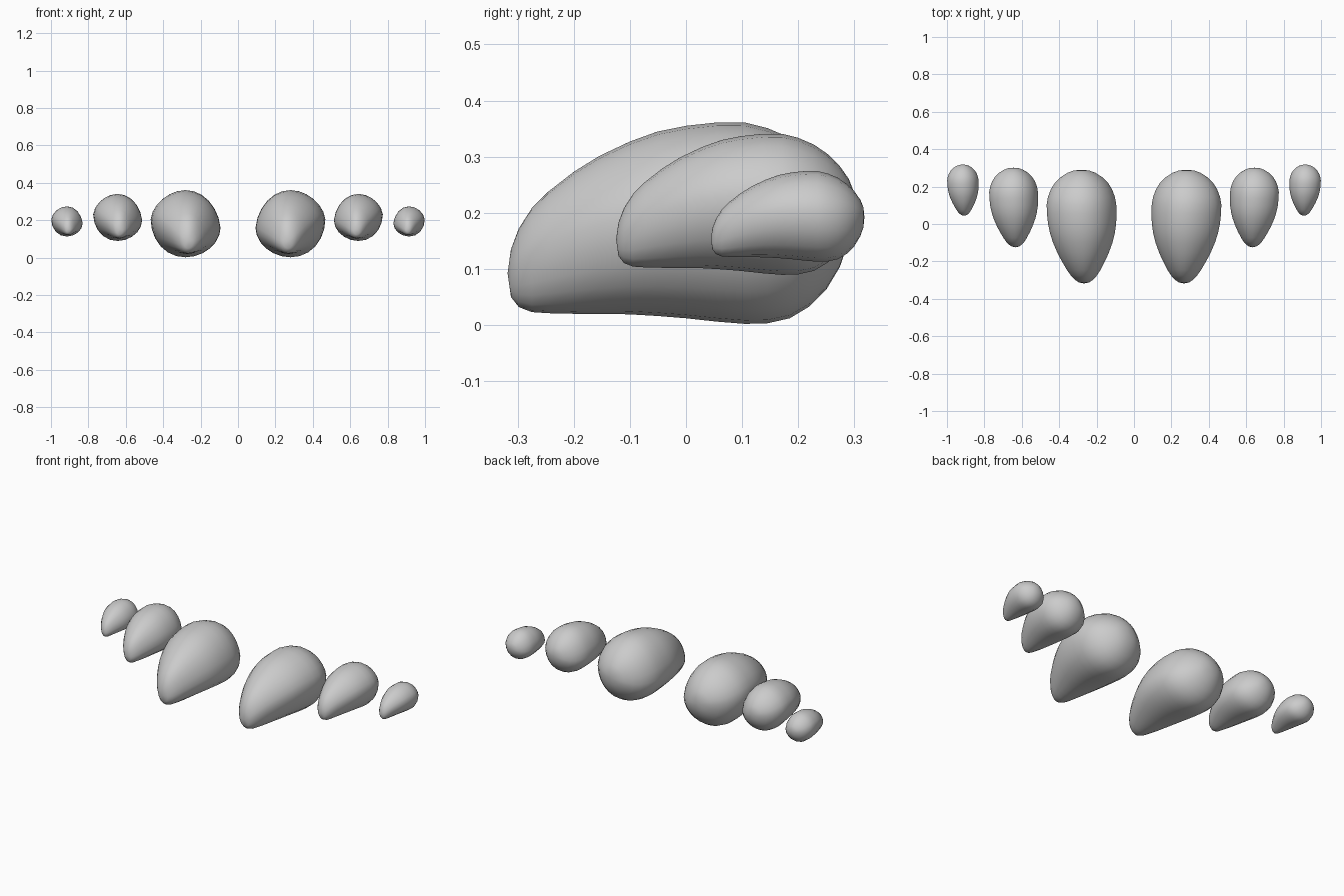
import bpy, bmesh, math

if "Cube" in bpy.data.objects:
    bpy.data.objects.remove(bpy.data.objects["Cube"])

# Teardrop stations along y: (y, bottom z, top z, half width)
STATIONS = [
    (-0.312, 0.050, 0.135, 0.028), (-0.298, 0.032, 0.172, 0.049),
    (-0.275, 0.023, 0.208, 0.070), (-0.245, 0.021, 0.238, 0.090),
    (-0.200, 0.020, 0.273, 0.115), (-0.155, 0.020, 0.301, 0.137),
    (-0.100, 0.019, 0.327, 0.159), (-0.050, 0.016, 0.345, 0.173),
    (0.000, 0.012, 0.355, 0.182), (0.055, 0.006, 0.361, 0.186),
    (0.105, 0.002, 0.361, 0.186), (0.145, 0.003, 0.351, 0.179),
    (0.185, 0.012, 0.334, 0.164), (0.220, 0.033, 0.310, 0.142),
    (0.250, 0.063, 0.281, 0.112), (0.274, 0.103, 0.247, 0.074),
    (0.286, 0.138, 0.217, 0.041)]
TIP, BACK = (-0.318, 0.092), (0.290, 0.178)


def teardrop(name, cx, y_back, z0, s, sides, side):
    bm = bmesh.new()

    def vert(x, y, z):
        return bm.verts.new((side * (cx + s * x), y_back + s * (y - 0.29), z0 + s * z))

    rings = []
    for y, lo, hi, w in STATIONS:
        mid, h = (lo + hi) / 2, (hi - lo) / 2
        shift = -0.014 * min(1, max(0, (0.1 - y) / 0.4))   # tip leans inward
        ring = []
        for i in range(sides):
            t = math.tau * i / sides
            c, n = math.cos(t), math.sin(t)
            x = w * c * (1 - 0.09 * max(0, n))              # slight ridge on top
            z = mid + h * (n + 0.13 * c * (1 - abs(n)))     # outer side sits higher
            ring.append(vert(x + shift, y, z))
        rings.append(ring)
    tip = vert(-0.014, *TIP)
    back = vert(0, *BACK)
    for i in range(sides):
        j = (i + 1) % sides
        for a, b in zip(rings, rings[1:]):
            bm.faces.new((a[i], a[j], b[j], b[i]))
        bm.faces.new((tip, rings[0][j], rings[0][i]))
        bm.faces.new((back, rings[-1][i], rings[-1][j]))
    bmesh.ops.recalc_face_normals(bm, faces=bm.faces)
    for f in bm.faces:
        f.smooth = True
    mesh = bpy.data.meshes.new(name)
    bm.to_mesh(mesh)
    bm.free()
    bpy.context.collection.objects.link(bpy.data.objects.new(name, mesh))


# Three sizes of drop, mirrored to both sides
for label, side in (("left", -1), ("right", 1)):
    teardrop("large_drop_" + label, 0.281, 0.290, 0.0, 1.0, 24, side)
    teardrop("medium_drop_" + label, 0.644, 0.301, 0.088, 0.70, 20, side)
    teardrop("small_drop_" + label, 0.915, 0.318, 0.112, 0.45, 16, side)
